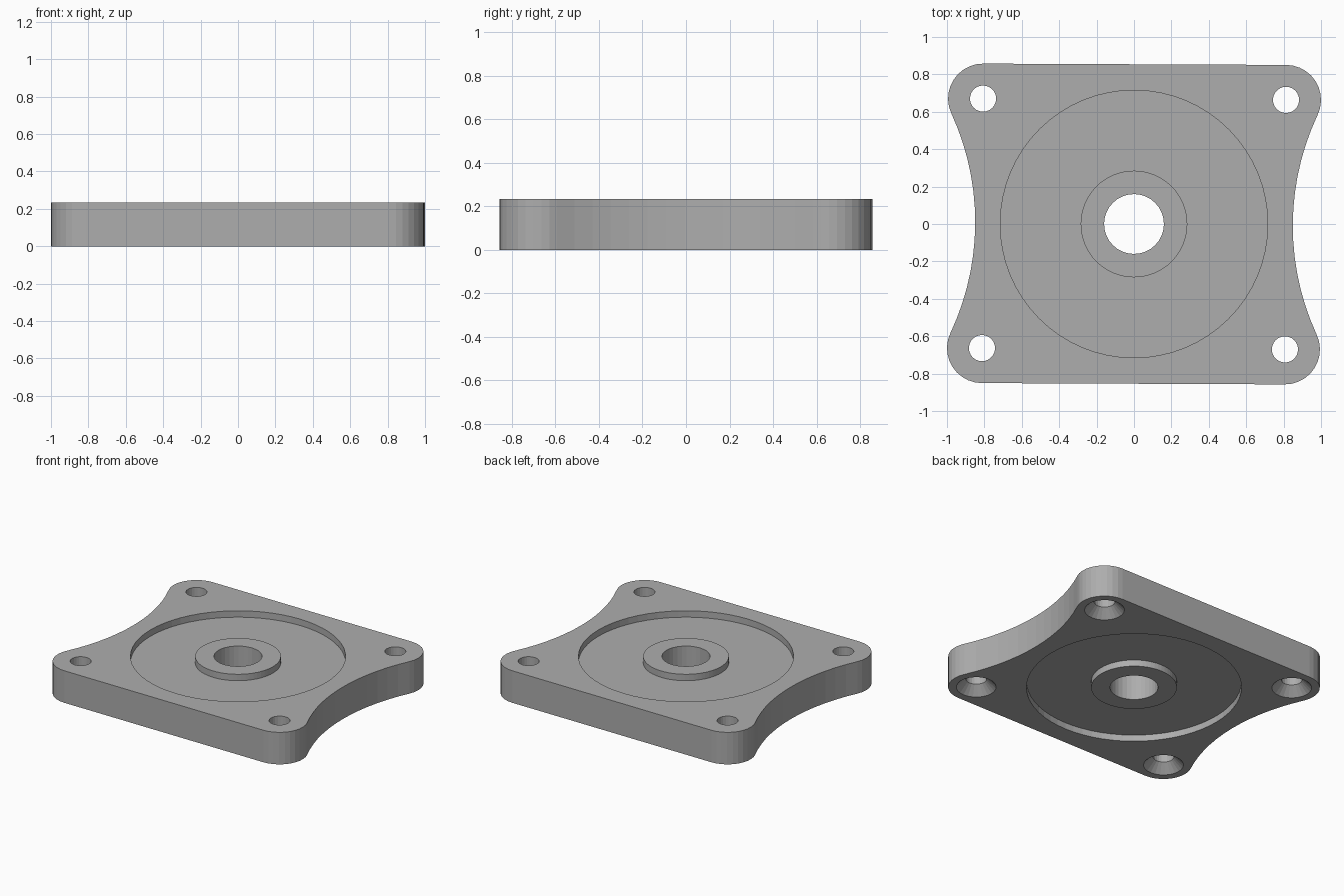
import bpy, bmesh
from math import pi, cos, sin, atan2, sqrt
from mathutils import Matrix

if "Cube" in bpy.data.objects:
    bpy.data.objects.remove(bpy.data.objects["Cube"], do_unlink=True)

THICK, GROOVE = 0.235, 0.047
HOLE_X, HOLE_Y, CORNER_R, WAIST = 0.81, 0.667, 0.187, 0.849
SKEW = -0.0043  # slight turn of the plate about its axis

grey = bpy.data.materials.new("plain grey")
grey.use_nodes = True
grey.diffuse_color = (0.42, 0.42, 0.42, 1)
grey.node_tree.nodes["Principled BSDF"].inputs["Base Color"].default_value = grey.diffuse_color


def make_object(name, bm):
    bmesh.ops.recalc_face_normals(bm, faces=bm.faces)
    mesh = bpy.data.meshes.new(name)
    bm.to_mesh(mesh)
    bm.free()
    mesh.materials.append(grey)
    obj = bpy.data.objects.new(name, mesh)
    bpy.context.collection.objects.link(obj)
    return obj


def arc(cx, cy, r, a0, a1, n):
    return [(cx + r * cos(a0 + (a1 - a0) * i / n),
             cy + r * sin(a0 + (a1 - a0) * i / n)) for i in range(n + 1)]


def lathe(name, profile, sides, x=0, y=0):
    """Closed solid from a ring profile; points on the axis are merged."""
    bm = bmesh.new()
    rings = [[bm.verts.new((x + r * cos(2 * pi * i / sides), y + r * sin(2 * pi * i / sides), z))
              for i in range(sides)] for r, z in profile]
    for a, b in zip(rings, rings[1:] + rings[:1]):
        for i in range(sides):
            j = (i + 1) % sides
            bm.faces.new((a[i], a[j], b[j], b[i]))
    bmesh.ops.remove_doubles(bm, verts=bm.verts, dist=1e-5)
    return make_object(name, bm)


# Plate outline: rounded corners joined by hollow arcs on the two sides
off = WAIST - HOLE_X
waist_r = (off ** 2 + HOLE_Y ** 2 - CORNER_R ** 2) / (2 * (CORNER_R - off))
waist_x = WAIST + waist_r
touch = atan2(HOLE_Y, waist_x - HOLE_X)
half = arc(waist_x, 0, waist_r, pi + touch, pi - touch, 14)
half += arc(HOLE_X, HOLE_Y, CORNER_R, -touch, pi / 2, 10)[1:]
half = arc(HOLE_X, -HOLE_Y, CORNER_R, -pi / 2, touch, 10)[:-1] + half
outline = half + [(-x, -y) for x, y in half]

bm = bmesh.new()
base = bm.faces.new([bm.verts.new((x, y, 0)) for x, y in outline])
top = bmesh.ops.extrude_face_region(bm, geom=[base])["geom"]
bmesh.ops.translate(bm, verts=[v for v in top if isinstance(v, bmesh.types.BMVert)],
                    vec=(0, 0, THICK))
plate = make_object("mounting_plate", bm)

# Centre bore and ring grooves on both faces
E = 0.05
cutters = [lathe("bore_cutter", [(0, -E), (0.16, -E), (0.16, THICK + E), (0, THICK + E)], 32)]
for side, z0, z1 in (("top", THICK - GROOVE, THICK + E), ("bottom", -E, GROOVE)):
    cutters.append(lathe(side + "_groove_cutter",
                         [(0.285, z0), (0.715, z0), (0.715, z1), (0.285, z1)], 64))

# Corner screw holes, countersunk from below
for sx in (-1, 1):
    for sy in (-1, 1):
        cutters.append(lathe("screw_hole_cutter",
                             [(0, -0.02), (0.153, -0.02), (0.07, 0.063),
                              (0.07, THICK + E), (0, THICK + E)],
                             24, sx * HOLE_X, sy * HOLE_Y))

# Cut and discard the helpers
bpy.context.view_layer.objects.active = plate
for cutter in cutters:
    cutter.hide_render = True
    mod = plate.modifiers.new("cut", "BOOLEAN")
    mod.operation, mod.solver, mod.object = "DIFFERENCE", "EXACT", cutter
    bpy.ops.object.modifier_apply(modifier=mod.name)
    bpy.data.objects.remove(cutter, do_unlink=True)

plate.data.transform(Matrix.Rotation(SKEW, 4, "Z"))
